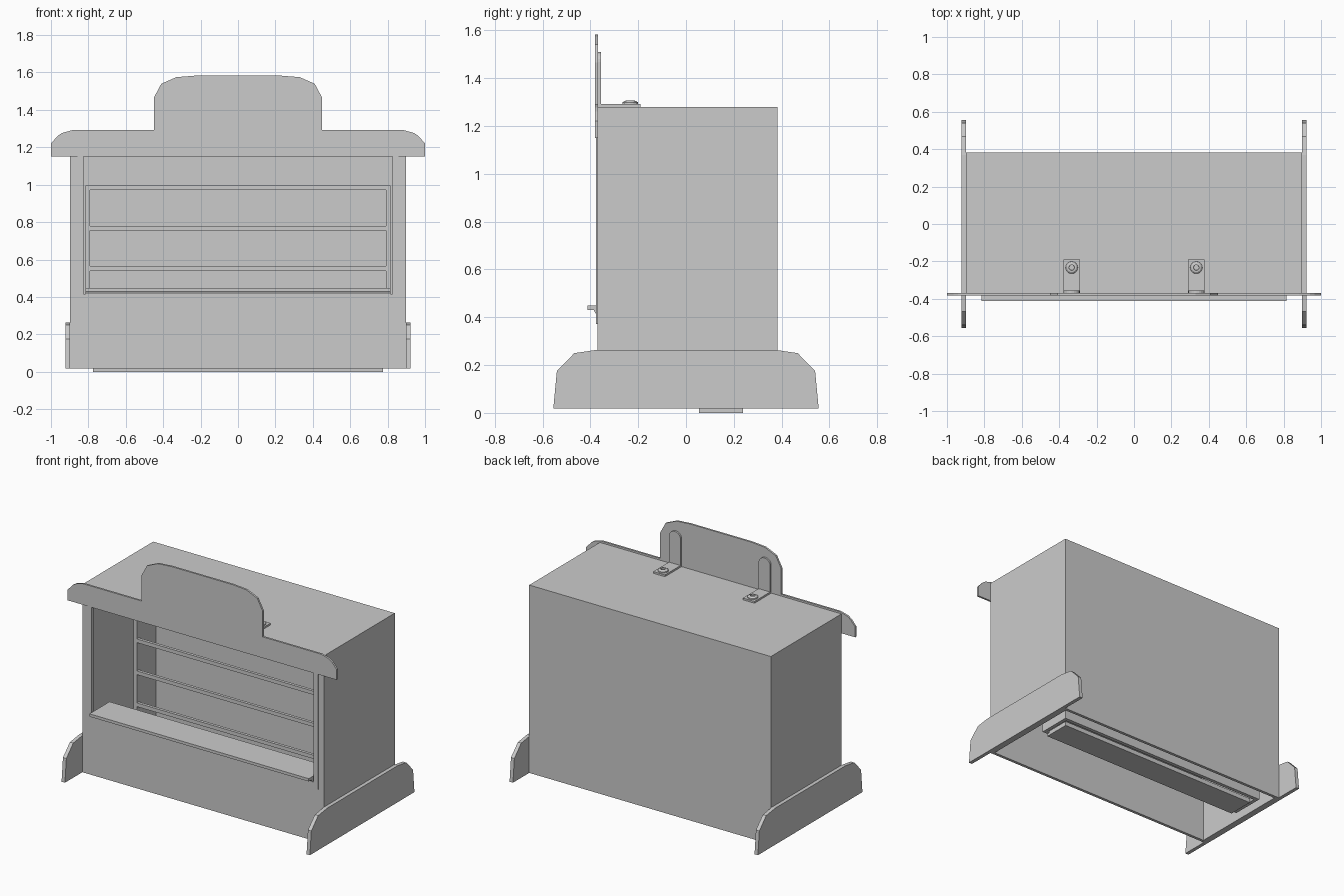
import bpy, bmesh, math

if "Cube" in bpy.data.objects:
    bpy.data.objects.remove(bpy.data.objects["Cube"])


def finish(name, bm):
    bmesh.ops.recalc_face_normals(bm, faces=bm.faces)
    mesh = bpy.data.meshes.new(name)
    bm.to_mesh(mesh)
    bm.free()
    obj = bpy.data.objects.new(name, mesh)
    bpy.context.collection.objects.link(obj)
    return obj


def extrude(bm, vec):
    r = bmesh.ops.extrude_face_region(bm, geom=bm.faces[:])
    verts = [g for g in r["geom"] if isinstance(g, bmesh.types.BMVert)]
    bmesh.ops.translate(bm, vec=vec, verts=verts)


def prism(name, pts, vec):
    """Closed outline of 3D points pushed along vec."""
    bm = bmesh.new()
    bm.faces.new([bm.verts.new(p) for p in pts])
    extrude(bm, vec)
    return finish(name, bm)


def box(name, x, y, z):
    pts = [(x[0], y[0], z[0]), (x[1], y[0], z[0]), (x[1], y[1], z[0]), (x[0], y[1], z[0])]
    return prism(name, pts, (0, 0, z[1] - z[0]))


def frame(name, ox, oz, ix, iz, y):
    """Upright rectangular frame, symmetric in x, with one opening."""
    bm = bmesh.new()
    rect = lambda w, z: [bm.verts.new((a, y[0], b)) for a, b in
                         ((-w, z[0]), (w, z[0]), (w, z[1]), (-w, z[1]))]
    o, i = rect(ox, oz), rect(ix, iz)
    for k in range(4):
        n = (k + 1) % 4
        bm.faces.new((o[k], o[n], i[n], i[k]))
    extrude(bm, (0, y[1] - y[0], 0))
    return finish(name, bm)


W, F, B, Z0, Z1, T = 0.898, -0.37, 0.382, 0.018, 1.28, 0.02

# Hollow cabinet, open underneath
frame("cabinet_front", W, (Z0, Z1), 0.825, (0.415, 1.2), (F, F + T))
box("cabinet_back", (-W, W), (B - T, B), (Z0, Z1))
box("cabinet_top", (-W, W), (F + T, B - T), (Z1 - T, Z1))
for s, side in ((-1, "left"), (1, "right")):
    box("cabinet_side_" + side, sorted((s * (W - T), s * W)), (F + T, B - T), (Z0, Z1 - T))

    # Feet: chamfered boards along each side
    half = [(0.555, 0.018), (0.54, 0.175), (0.467, 0.25), (0.37, 0.264)]
    outline = half + [(-y, z) for y, z in reversed(half)]
    prism("foot_" + side, [(s * W, y, z) for y, z in outline], (s * 0.025, 0, 0))

    # Angle brackets behind the header
    cx, hw = s * 0.333, 0.043
    arch = [(cx - hw, 1.28), (cx + hw, 1.28)] + [
        (cx + hw * math.cos(a), 1.467 + hw * math.sin(a))
        for a in [math.pi * k / 10 for k in range(11)]]
    prism("bracket_upright_" + side, [(x, -0.368, z) for x, z in arch], (0, 0.012, 0))
    box("bracket_base_" + side, (cx - hw, cx + hw), (-0.357, -0.19), (1.28, 1.292))

    # Domed screw with a recessed centre, lathed from rings
    bm = bmesh.new()
    rings = []
    for r, z in ((0.033, 1.29), (0.032, 1.299), (0.024, 1.305), (0.015, 1.306), (0.014, 1.297)):
        rings.append([bm.verts.new((cx + r * math.cos(k * math.tau / 16),
                                    -0.233 + r * math.sin(k * math.tau / 16), z)) for k in range(16)])
    for a, b in zip(rings, rings[1:]):
        for k in range(16):
            n = (k + 1) % 16
            bm.faces.new((a[k], a[n], b[n], b[k]))
    bm.faces.new(rings[0])
    bm.faces.new(rings[-1])
    finish("screw_" + side, bm)

# Trim around the opening
frame("opening_trim", 0.857, (0.372, 1.25), 0.825, (0.415, 1.2), (F - 0.006, F))

# Header board with a raised centre
half = [(1.0, 1.15), (1.0, 1.22), (0.965, 1.26), (0.94, 1.277), (0.885, 1.292), (0.45, 1.292),
        (0.45, 1.465), (0.41, 1.54), (0.33, 1.575), (0.23, 1.583)]
outline = half + [(-x, z) for x, z in reversed(half)]
prism("header_board", [(x, -0.381, z) for x, z in outline], (0, 0.013, 0))

# Counter shelf with a small lip below
lip = [(-0.413, 0.43), (-0.413, 0.449), (-0.2, 0.449), (-0.2, 0.43), (-0.35, 0.43),
       (-0.35, 0.415), (-0.378, 0.415), (-0.386, 0.43)]
prism("counter_shelf", [(-0.815, y, z) for y, z in lip], (1.63, 0, 0))

# Inner rack: shallow box with thin cross bars, open underneath
RX, RF, RB, RT = 0.815, 0.055, 0.285, 0.995
frame("rack_front", RX, (Z0, RT), 0.79, (0.045, 0.973), (RF, RF + 0.02))
box("rack_back", (-RX, RX), (RB - 0.025, RB), (Z0, RT))
box("rack_top", (-RX, RX), (RF + 0.02, RB - 0.025), (RT - 0.022, RT))
for s, side in ((-1, "left"), (1, "right")):
    box("rack_side_" + side, sorted((s * 0.79, s * RX)), (RF + 0.02, RB - 0.025), (Z0, RT - 0.022))
for i in range(4):
    z = 0.755 - i * 0.215
    box(f"rack_bar_{i + 1}", (-0.79, 0.79), (RF, RF + 0.02), (z, z + 0.025))
box("rack_bottom_board", (-0.775, 0.775), (RF, 0.238), (0, 0.03))
